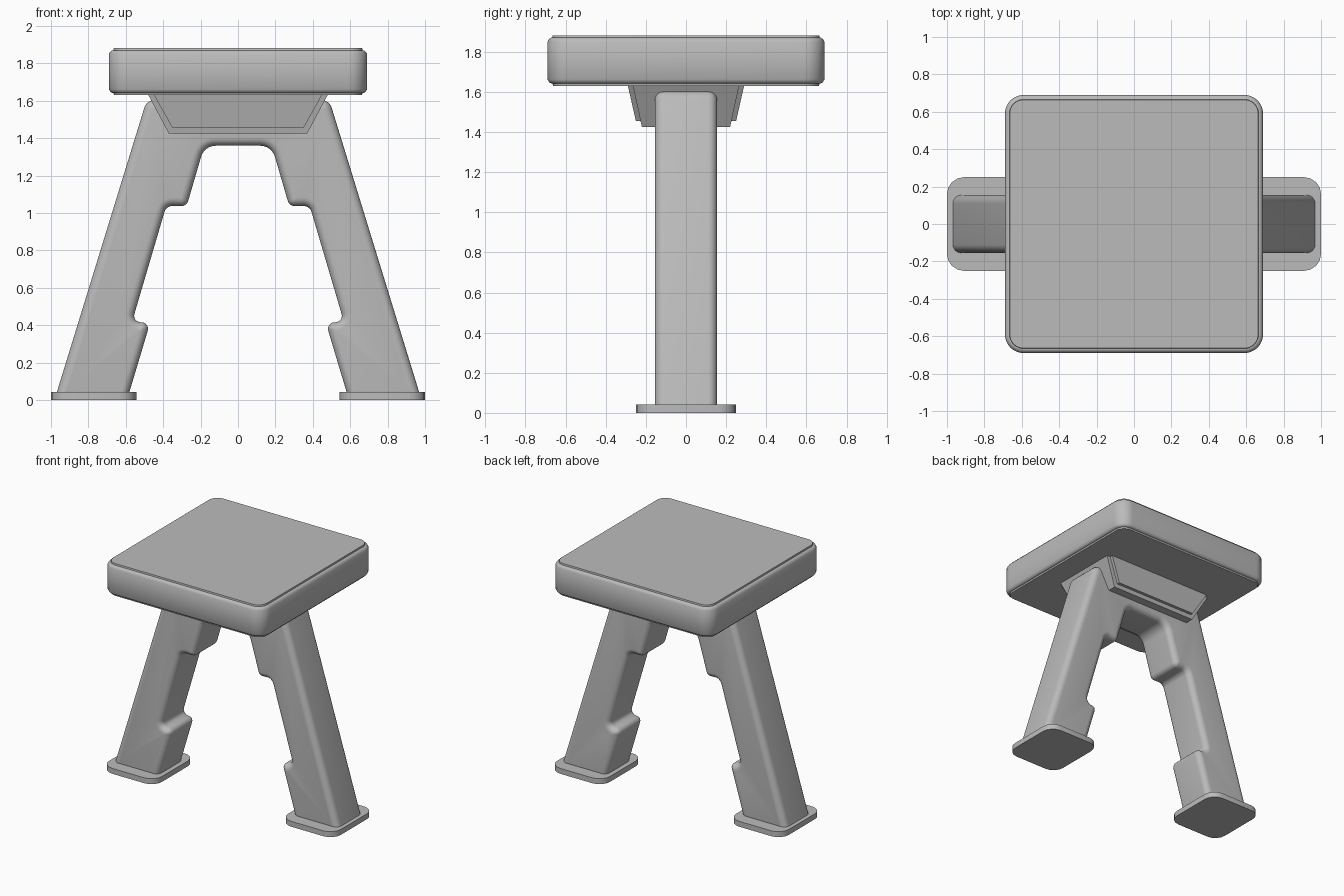
import bpy
import bmesh
import math
from mathutils import Vector, Matrix

if "Cube" in bpy.data.objects:
    bpy.data.objects.remove(bpy.data.objects["Cube"], do_unlink=True)

GREY = (0.5, 0.5, 0.5, 1)
grey = bpy.data.materials.new("plain_grey")
grey.use_nodes = True
grey.diffuse_color = GREY
grey.node_tree.nodes["Principled BSDF"].inputs["Base Color"].default_value = GREY


def rounded_ring(corners, inset, steps):
    """Counter-clockwise outline of (x, y, radius) corners, inset and filleted."""
    ring = []
    count = len(corners)
    for i, (x, y, radius) in enumerate(corners):
        v = Vector((x, y))
        before = (v - Vector(corners[i - 1][:2])).normalized()
        after = (Vector(corners[(i + 1) % count][:2]) - v).normalized()
        n0 = Vector((-before.y, before.x))
        n1 = Vector((-after.y, after.x))
        turn = math.atan2(before.cross(after), before.dot(after))
        side = math.copysign(1, turn)
        v += (n0 + n1) * inset / (1 + n0.dot(n1))
        r = max(radius - inset * side, 0.002)
        centre = v - before * r * math.tan(abs(turn) / 2) + n0 * r * side
        for k in range(steps + 1):
            ring.append(centre - Matrix.Rotation(turn * k / steps, 2) @ n0 * r * side)
    return ring


def finish(name, bm):
    bmesh.ops.recalc_face_normals(bm, faces=bm.faces)
    mesh = bpy.data.meshes.new(name)
    bm.to_mesh(mesh)
    bm.free()
    mesh.materials.append(grey)
    obj = bpy.data.objects.new(name, mesh)
    bpy.context.collection.objects.link(obj)
    bpy.ops.object.select_all(action='DESELECT')
    obj.select_set(True)
    bpy.context.view_layer.objects.active = obj
    bpy.ops.object.shade_smooth_by_angle(angle=math.radians(35))
    return obj


def layered_solid(name, corners, levels, steps=6, upright=False):
    """Stack inset outlines at (height, inset) levels; upright stacks along y."""
    bm = bmesh.new()
    rings = []
    for h, inset in levels:
        rings.append([bm.verts.new((p.x, h, p.y) if upright else (p.x, p.y, h))
                      for p in rounded_ring(corners, inset, steps)])
    for low, high in zip(rings, rings[1:]):
        for i in range(len(low)):
            bm.faces.new((low[i - 1], low[i], high[i], high[i - 1]))
    bm.faces.new(rings[0])
    bm.faces.new(rings[-1])
    return finish(name, bm)


def rectangle(hx, hy, r, cx=0):
    return [(cx + sx * hx, sy * hy, r)
            for sx, sy in ((-1, -1), (1, -1), (1, 1), (-1, 1))]


def taper_block(name, low, high, z0, z1):
    bm = bmesh.new()
    bmesh.ops.create_cube(bm, size=2)
    for v in bm.verts:
        hx, hy = high if v.co.z > 0 else low
        v.co = (v.co.x * hx, v.co.y * hy, z1 if v.co.z > 0 else z0)
    return finish(name, bm)


# Cushioned square seat with a stepped rim above and below
layered_solid("seat", rectangle(0.69, 0.69, 0.1), [
    (1.63, 0.027), (1.642, 0.025), (1.642, 0.018), (1.648, 0.008), (1.662, 0),
    (1.85, 0), (1.864, 0.008), (1.87, 0.018), (1.87, 0.024), (1.882, 0.026)], 8)

# One-piece splayed leg frame: half outline from the top, down and back up
half = [(0.488, 1.605, 0.06), (0.98, 0.005, 0.005), (0.592, 0.005, 0.005),
        (0.469, 0.416, 0.035), (0.567, 0.416, 0.035), (0.383, 1.04, 0.045),
        (0.275, 1.035, 0.04), (0.18, 1.36, 0.08)]
outline = half + [(-x, z, r) for x, z, r in reversed(half)]
outline.reverse()
depth, soft = 0.155, 0.045
arc = [math.radians(a) for a in range(0, 91, 15)]
front = [(-depth + soft * (1 - math.sin(t)), soft * (1 - math.cos(t)))
         for t in reversed(arc)]
levels = front + [(-h, inset) for h, inset in reversed(front)]
layered_solid("leg_frame", outline, levels, 6, upright=True)

# Tapered bracket under the seat, with raised front and back panels
taper_block("bracket", (0.37, 0.22), (0.48, 0.265), 1.425, 1.632)
taper_block("bracket_panels", (0.35, 0.25), (0.45, 0.29), 1.455, 1.632)

# Flat foot pads
for side, label in ((1, "left"), (-1, "right")):
    layered_solid(label + "_foot_pad", rectangle(0.228, 0.25, 0.09, 0.772 * side),
                  [(0, 0), (0.042, 0)], 4)
